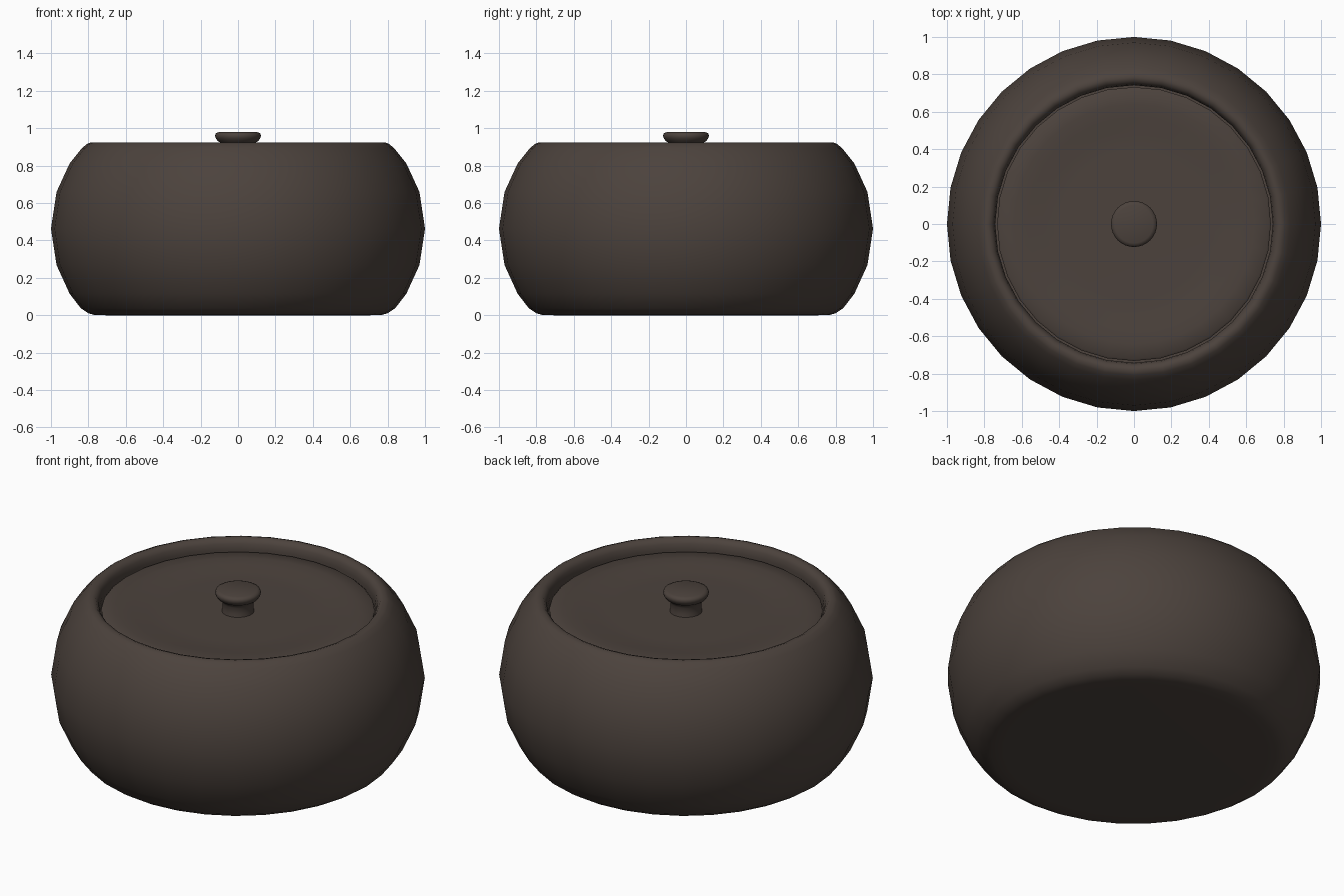
import bpy, bmesh, math

if "Cube" in bpy.data.objects:
    bpy.data.objects.remove(bpy.data.objects["Cube"])

SIDES = 32

clay = bpy.data.materials.new("dark_brown_clay")
clay.diffuse_color = (0.072, 0.055, 0.046, 1.0)
clay.use_nodes = True
clay.node_tree.nodes["Principled BSDF"].inputs["Base Color"].default_value = clay.diffuse_color


def lathe(name, profile, angle=50):
    """Spin an (r, z) profile around the z axis; r = 0 becomes a pole."""
    bm = bmesh.new()
    rings = []
    for r, z in profile:
        if r == 0:
            rings.append([bm.verts.new((0, 0, z))] * SIDES)
        else:
            rings.append([bm.verts.new((r * math.cos(2 * math.pi * i / SIDES),
                                        r * math.sin(2 * math.pi * i / SIDES), z))
                          for i in range(SIDES)])
    for a, b in zip(rings, rings[1:]):
        for i in range(SIDES):
            j = (i + 1) % SIDES
            quad = list(dict.fromkeys((a[i], a[j], b[j], b[i])))
            bm.faces.new(quad)
    bmesh.ops.recalc_face_normals(bm, faces=bm.faces)
    mesh = bpy.data.meshes.new(name)
    bm.to_mesh(mesh)
    bm.free()
    mesh.materials.append(clay)
    obj = bpy.data.objects.new(name, mesh)
    bpy.context.collection.objects.link(obj)
    bpy.ops.object.select_all(action='DESELECT')
    obj.select_set(True)
    bpy.context.view_layer.objects.active = obj
    bpy.ops.object.shade_smooth_by_angle(angle=math.radians(angle))
    return obj


# Pot: flat base, bulging wall, rounded rim, ledge for the lid, hollow inside
lathe("pot_body", [
    (0, 0), (0.70, 0), (0.765, 0.001), (0.80, 0.011), (0.84, 0.037),
    (0.90, 0.115), (0.97, 0.268), (1.0, 0.463), (0.97, 0.66), (0.90, 0.812),
    (0.835, 0.893), (0.808, 0.916), (0.785, 0.925), (0.762, 0.917),
    (0.748, 0.897), (0.742, 0.865), (0.742, 0.82), (0.68, 0.82),
    (0.80, 0.72), (0.90, 0.46), (0.80, 0.18), (0.70, 0.08), (0, 0.08)])

# Lid: thin disc with a raised border and a shallow dish
lathe("lid", [
    (0, 0.825), (0.73, 0.825), (0.732, 0.853), (0.722, 0.861),
    (0.64, 0.864), (0.57, 0.861), (0.49, 0.851), (0.40, 0.849), (0, 0.851)])

# Knob: short waisted neck with a flattened button top
lathe("lid_knob", [
    (0, 0.845), (0.088, 0.845), (0.083, 0.87), (0.084, 0.905), (0.092, 0.922),
    (0.108, 0.931), (0.120, 0.948), (0.123, 0.961), (0.118, 0.973),
    (0.102, 0.980), (0, 0.980)])
